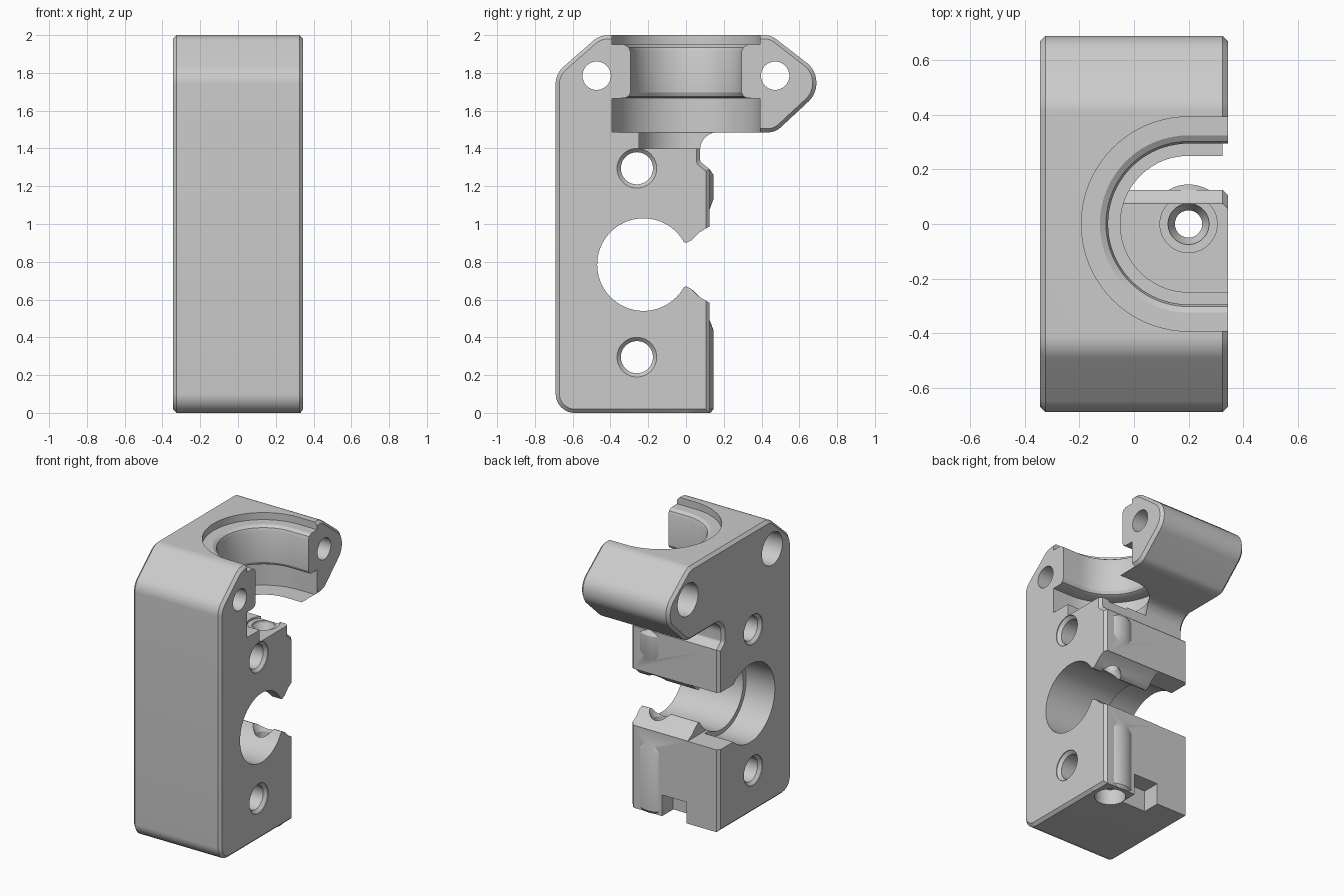
import bpy, bmesh, math
from mathutils import Vector

if "Cube" in bpy.data.objects:
    bpy.data.objects.remove(bpy.data.objects["Cube"], do_unlink=True)

SHADE = (0.6, 0.6, 0.6, 1)
grey = bpy.data.materials.new("plain grey")
grey.use_nodes = True
grey.diffuse_color = SHADE
grey.node_tree.nodes["Principled BSDF"].inputs["Base Color"].default_value = SHADE

HALF = 0.345          # half width along x
PATH_X = 0.2          # x of the vertical channel
BORE = (-0.225, 0.785)


def loft(name, rings, chamfer=0):
    """Closed solid through matching rings of points."""
    bm = bmesh.new()
    rows = [[bm.verts.new(p) for p in ring] for ring in rings]
    n = len(rows[0])
    for a, b in zip(rows, rows[1:]):
        for i in range(n):
            j = (i + 1) % n
            bm.faces.new((a[i], a[j], b[j], b[i]))
    caps = [bm.faces.new(rows[0]), bm.faces.new(rows[-1])]
    bmesh.ops.recalc_face_normals(bm, faces=bm.faces)
    if chamfer:
        edges = list({e for f in caps for e in f.edges})
        bmesh.ops.bevel(bm, geom=edges, offset=chamfer, segments=1, affect='EDGES')
    mesh = bpy.data.meshes.new(name)
    bm.to_mesh(mesh)
    bm.free()
    mesh.materials.append(grey)
    ob = bpy.data.objects.new(name, mesh)
    bpy.context.collection.objects.link(ob)
    return ob


def rounded(corners, steps=8):
    """Polygon whose corners (y, z, radius) become arcs."""
    out = []
    for i, (y, z, r) in enumerate(corners):
        p = Vector((y, z))
        if not r:
            out.append(p)
            continue
        a = (Vector(corners[i - 1][:2]) - p).normalized()
        b = (Vector(corners[(i + 1) % len(corners)][:2]) - p).normalized()
        half = math.acos(a.dot(b)) / 2
        centre = p + (a + b).normalized() * (r / math.sin(half))
        reach = r / math.tan(half)
        start, end = p + a * reach - centre, p + b * reach - centre
        for k in range(steps + 1):
            out.append(centre + start.lerp(end, k / steps).normalized() * r)
    return out


def side_prism(name, outline, x0, x1, chamfer=0):
    return loft(name, [[(x, y, z) for y, z in outline] for x in (x0, x1)], chamfer)


def turned(name, profile, axis, centre, sides=48):
    """Round solid from (position, radius) pairs along x or z."""
    rings = []
    for t, r in profile:
        ring = []
        for k in range(sides):
            ang = math.tau * k / sides
            u, v = centre[0] + r * math.cos(ang), centre[1] + r * math.sin(ang)
            ring.append((t, u, v) if axis == 'x' else (u, v, t))
        rings.append(ring)
    return loft(name, rings)


def box(name, x, y, z):
    return side_prism(name, [(y[0], z[0]), (y[1], z[0]), (y[1], z[1]), (y[0], z[1])], *x)


def combine(tool, operation='DIFFERENCE'):
    mod = body.modifiers.new(tool.name, 'BOOLEAN')
    mod.operation, mod.solver, mod.object = operation, 'EXACT', tool
    bpy.context.view_layer.objects.active = body
    bpy.ops.object.modifier_apply(modifier=mod.name)
    bpy.data.objects.remove(tool, do_unlink=True)


# Main block with the hinge ear
body = side_prism("mount_body", rounded([
    (-0.69, 0, 0.1), (0.125, 0, 0), (0.125, 1.29, 0), (0.075, 1.33, 0.02),
    (0.075, 1.485, 0.09), (0.473, 1.485, 0.1), (0.69, 1.687, 0.13),
    (0.69, 1.814, 0.13), (0.45, 2, 0.1), (-0.457, 2, 0.12), (-0.69, 1.796, 0.12),
]), -HALF, HALF, 0.02)

# Round ribs around the vertical channel
for profile in ([(0, 0.13), (0.02, 0.145), (0.44, 0.145), (0.5, 0.122)],
                [(1.07, 0.122), (1.13, 0.145), (1.26, 0.145), (1.29, 0.125)]):
    combine(turned("channel_rib", profile, 'z', (PATH_X, 0)), 'UNION')

# Stepped round socket, open on one side
steps = [(1.4, 0.25), (1.485, 0.25), (1.486, 0.393), (1.665, 0.393), (1.666, 0.325),
         (1.675, 0.305), (1.695, 0.295), (1.915, 0.295), (1.935, 0.303),
         (1.949, 0.325), (1.95, 0.393), (2.1, 0.393)]
socket = []
for z, r in steps:
    arc = [math.pi / 2 + math.pi * k / 40 for k in range(41)]
    ring = [(PATH_X + r * math.cos(a), r * math.sin(a), z) for a in arc]
    socket.append([(0.5, r, z)] + ring + [(0.5, -r, z)])
combine(loft("socket_cut", socket))

# Cross bore with a wider seat
combine(turned("bore_cut", [(-0.5, 0.245), (0.5, 0.245)], 'x', BORE, 80))
combine(turned("bore_seat_cut", [(-0.5, 0.277), (-0.12, 0.277)], 'x', BORE, 80))

# Gap between the two pointed guides
upper = [(-0.1, 0.975), (-0.03, 0.915), (0, 0.9), (0.03, 0.915),
         (0.07, 0.955), (0.12, 0.985), (0.3, 0.99)]
lower = [(y, 2 * BORE[1] - z) for y, z in reversed(upper)]
combine(side_prism("guide_gap_cut", upper + lower, -0.5, 0.5))
combine(box("wide_gap_cut", (-0.5, -0.1), (-0.15, 0.3), (0.583, 0.987)))

# Vertical channel with funnels and the lower socket
combine(turned("channel_cut", [(-0.1, 0.05), (1.6, 0.05)], 'z', (PATH_X, 0)))
for profile in ([(1.32, 0.05), (1.37, 0.075), (1.385, 0.075), (1.386, 0.105), (1.45, 0.105)],
                [(0.61, 0.05), (0.67, 0.08), (0.7, 0.08)],
                [(0.87, 0.08), (0.9, 0.08), (0.96, 0.05)],
                [(-0.1, 0.1), (0.11, 0.1)]):
    combine(turned("funnel_cut", profile, 'z', (PATH_X, 0)))

# Nut pocket at the bottom
combine(box("nut_pocket_cut", (-0.09, 0.1), (0.0, 0.3), (-0.1, 0.15)))

# Hinge holes with deep head recesses
for y in (-0.473, 0.472):
    combine(turned("hinge_hole_cut", [(-0.5, 0.115), (-0.2, 0.115), (-0.199, 0.075),
                                      (0.5, 0.075)], 'x', (y, 1.785)))

# Screw holes chamfered at both ends
for z in (0.295, 1.295):
    combine(turned("screw_hole_cut", [(-0.5, 0.105), (-0.34, 0.105), (-0.32, 0.085),
                                      (0.32, 0.085), (0.34, 0.105), (0.5, 0.105)],
                   'x', (-0.26, z)))

# Smooth curved walls, keep crisp edges
bpy.ops.object.select_all(action='DESELECT')
body.select_set(True)
bpy.context.view_layer.objects.active = body
bpy.ops.object.shade_smooth_by_angle(angle=math.radians(25))
